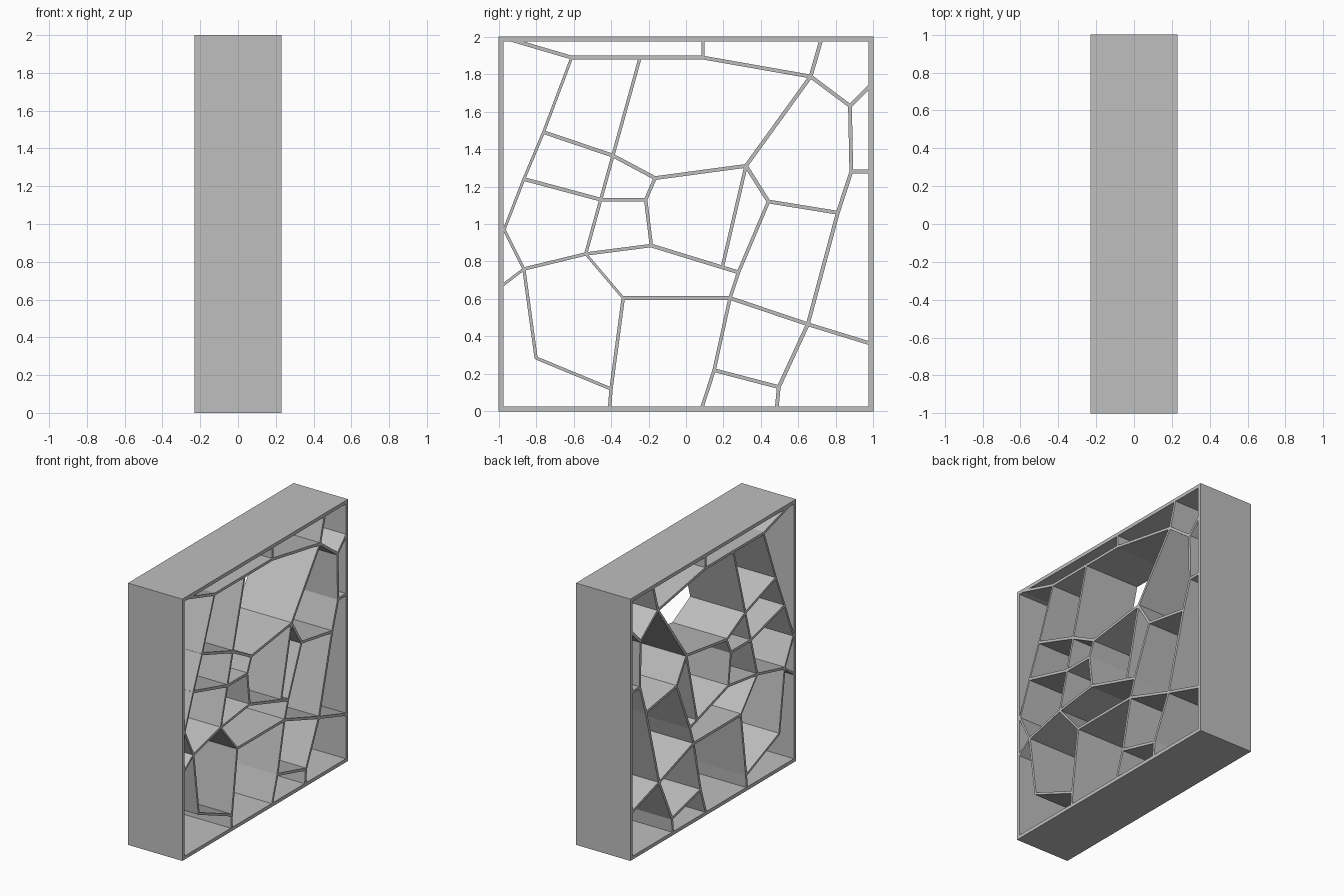
import bpy
import bmesh
from mathutils import Vector

if "Cube" in bpy.data.objects:
    bpy.data.objects.remove(bpy.data.objects["Cube"])

HALF_DEPTH = 0.23
FRAME = 0.027

grey = bpy.data.materials.new("plain grey")
grey.diffuse_color = (0.52, 0.52, 0.52, 1)
grey.use_nodes = True
grey.node_tree.nodes["Principled BSDF"].inputs["Base Color"].default_value = grey.diffuse_color


def prism(name, profile):
    """Extrude a (y, z) outline through the depth of the shelf."""
    bm = bmesh.new()
    face = bm.faces.new([bm.verts.new((-HALF_DEPTH, y, z)) for y, z in profile])
    new = bmesh.ops.extrude_face_region(bm, geom=[face])["geom"]
    verts = [v for v in new if isinstance(v, bmesh.types.BMVert)]
    bmesh.ops.translate(bm, verts=verts, vec=(2 * HALF_DEPTH, 0, 0))
    bmesh.ops.recalc_face_normals(bm, faces=bm.faces)
    mesh = bpy.data.meshes.new(name)
    bm.to_mesh(mesh)
    bm.free()
    mesh.materials.append(grey)
    bpy.context.collection.objects.link(bpy.data.objects.new(name, mesh))


def boards(name, points, width=0.02):
    """A chain of straight boards with pointed ends that meet at the joints."""
    for i, (p, q) in enumerate(zip(points, points[1:])):
        p, q = Vector(p), Vector(q)
        d = (q - p).normalized()
        n = Vector((-d.y, d.x)) * width / 2
        tip = d * width * 0.4
        prism(f"{name}_{i + 1}", [p + n, p - tip, p - n, q - n, q + tip, q + n])


# Outer frame with mitred corners
outer = [(-1, 0), (1, 0), (1, 2), (-1, 2)]
t = FRAME
inner = [(-1 + t, t), (1 - t, t), (1 - t, 2 - t), (-1 + t, 2 - t)]
for i, name in enumerate(("frame_bottom", "frame_right", "frame_top", "frame_left")):
    j = (i + 1) % 4
    prism(name, [outer[i], outer[j], inner[j], inner[i]])

# Joints shared by several boards
B, C, D = (-0.61, 1.888), (0.09, 1.888), (0.665, 1.787)
F, H, P = (0.875, 1.63), (0.882, 1.28), (0.81, 1.06)
K, L, M, N, O = (-0.76, 1.49), (-0.39, 1.365), (-0.165, 1.245), (0.32, 1.31), (0.44, 1.12)
Q, R, S, T, U = (-0.865, 1.24), (-0.455, 1.13), (-0.215, 1.13), (-0.185, 0.885), (-0.535, 0.84)
V, W = (-0.865, 0.76), (-0.97, 0.97)
b, c, d, f = (-0.335, 0.605), (0.235, 0.605), (0.28, 0.742), (0.65, 0.465)
h, j, z = (0.15, 0.22), (0.495, 0.13), (-0.40, 0.12)

# Upper boards
boards("upper_shelf", [(-0.94, 1.985), B, C, D, F, (0.985, 1.74)])
boards("top_divider", [C, (0.09, 1.985)], 0.016)
boards("top_right_divider", [D, (0.722, 1.985)])
boards("right_divider", [F, H, P, f, j, (0.484, 0.015)])
boards("right_ledge", [H, (0.985, 1.28)])

# Left and middle boards
boards("left_slope", [B, K, Q, W, V], 0.015)
boards("middle_slope", [(-0.245, 1.888), L, R, U], 0.017)
boards("middle_shelf", [K, L, M, N, D])
boards("small_shelf", [Q, R, S])
boards("small_divider", [M, S, T, U, V], 0.018)
boards("left_brace", [V, (-0.985, 0.668)], 0.015)
boards("centre_shelf", [T, d])
boards("centre_divider", [N, (0.195, 0.775)], 0.018)
boards("right_shelf", [N, O, P])

# Lower boards
boards("lower_slope", [O, d, c, h, (0.083, 0.015)], 0.018)
boards("lower_left_panel", [V, (-0.80, 0.285), z], 0.017)
boards("lower_left_divider", [b, z, (-0.408, 0.015)], 0.018)
boards("lower_brace", [U, b], 0.014)
boards("lower_shelf", [b, c, f, (0.985, 0.362)])
boards("bottom_shelf", [h, j])
